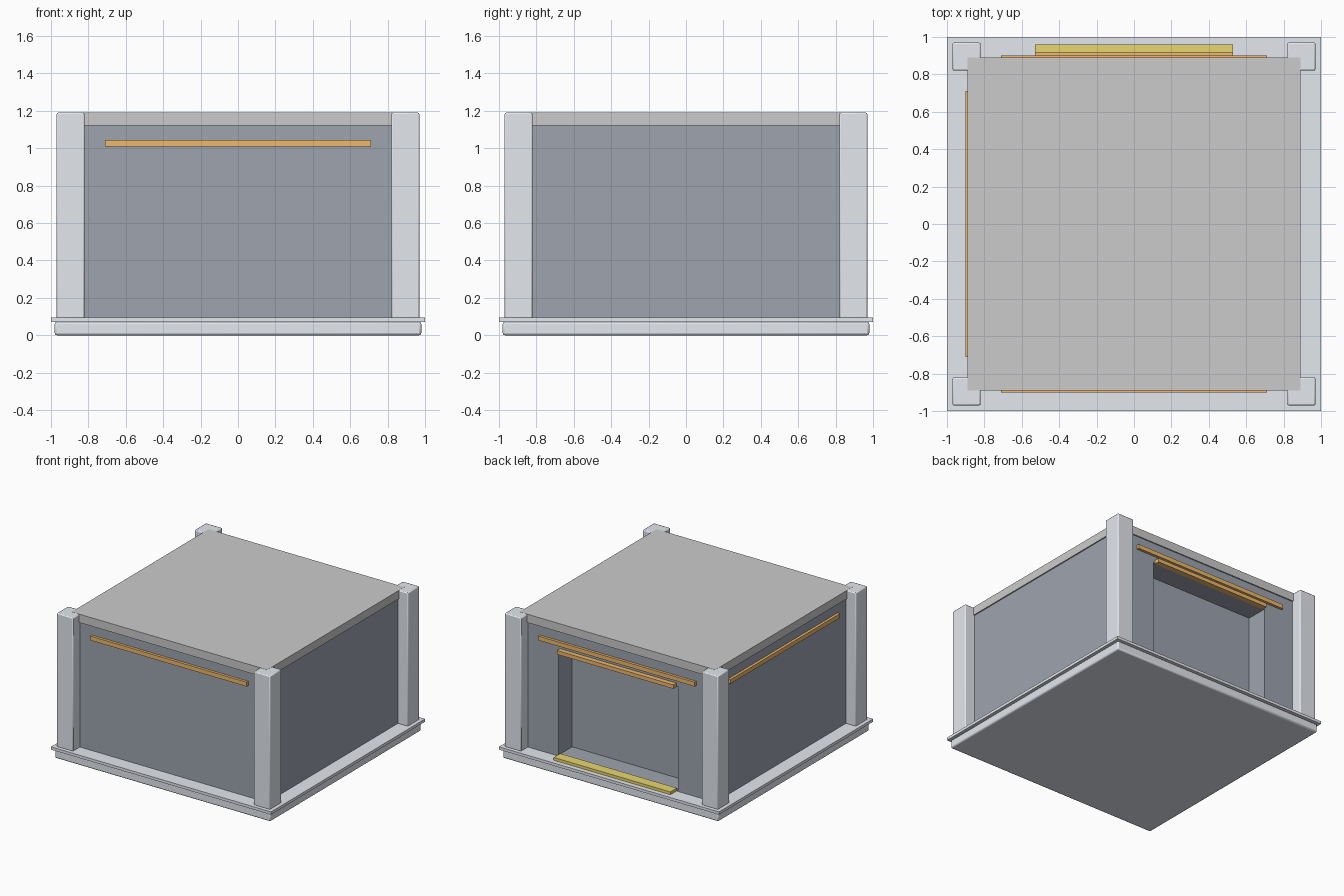
import bpy

if "Cube" in bpy.data.objects:
    bpy.data.objects.remove(bpy.data.objects["Cube"])

def material(name, rgb):
    m = bpy.data.materials.new(name)
    m.diffuse_color = (*rgb, 1)
    m.use_nodes = True
    m.node_tree.nodes["Principled BSDF"].inputs["Base Color"].default_value = m.diffuse_color
    return m

pale = material("pale_stone", (0.77, 0.80, 0.85))
slate = material("slate", (0.34, 0.37, 0.43))
orange = material("orange", (0.85, 0.48, 0.15))
yellow = material("yellow", (0.80, 0.68, 0.16))

def box(name, lo, hi, mat=None, bevel=0):
    """Box between two opposite corners, with an optional small edge bevel."""
    bpy.ops.mesh.primitive_cube_add(size=1, location=[(a + b) / 2 for a, b in zip(lo, hi)])
    ob = bpy.context.object
    ob.name = name
    ob.scale = [b - a for a, b in zip(lo, hi)]
    bpy.ops.object.transform_apply(location=False, rotation=False, scale=True)
    if mat:
        ob.data.materials.append(mat)
    if bevel:
        mod = ob.modifiers.new("bevel", 'BEVEL')
        mod.width = bevel
        mod.segments = 2
        bpy.ops.object.shade_smooth_by_angle()
    return ob

# Stepped base
box("base", (-0.98, -0.98, 0), (0.98, 0.98, 0.072), pale, 0.012)
box("base_trim", (-1, -1, 0.072), (1, 1, 0.095), pale)

# Wall block with a doorway recess in the back
walls = box("walls", (-0.88, -0.88, 0.09), (0.88, 0.88, 1.125), slate)
cutter = box("doorway_cutter", (-0.545, 0.70, 0.102), (0.545, 1.1, 0.955))
cutter.hide_render = True
cut = walls.modifiers.new("doorway", 'BOOLEAN')
cut.object = cutter
cut.solver = 'EXACT'
bpy.context.view_layer.objects.active = walls
bpy.ops.object.modifier_apply(modifier=cut.name)
bpy.data.objects.remove(cutter)

# Flat roof slab
box("roof", (-0.89, -0.89, 1.122), (0.89, 0.89, 1.191))

# Corner pillars
for sx in (-1, 1):
    for sy in (-1, 1):
        x, y = sx * 0.895, sy * 0.895
        box("corner_pillar", (x - 0.075, y - 0.075, 0.09), (x + 0.075, y + 0.075, 1.19), pale, 0.008)

# Accent strips on the front, back and left walls
box("front_strip", (-0.71, -0.902, 1.01), (0.71, -0.87, 1.045), orange)
box("back_strip", (-0.71, 0.87, 1.01), (0.71, 0.902, 1.045), orange)
box("left_strip", (-0.902, -0.71, 1.01), (-0.87, 0.71, 1.045), orange)

# Doorway lintel and sill
box("door_lintel", (-0.53, 0.875, 0.95), (0.53, 0.92, 0.982), orange)
box("door_sill", (-0.53, 0.875, 0.09), (0.53, 0.96, 0.118), yellow)
